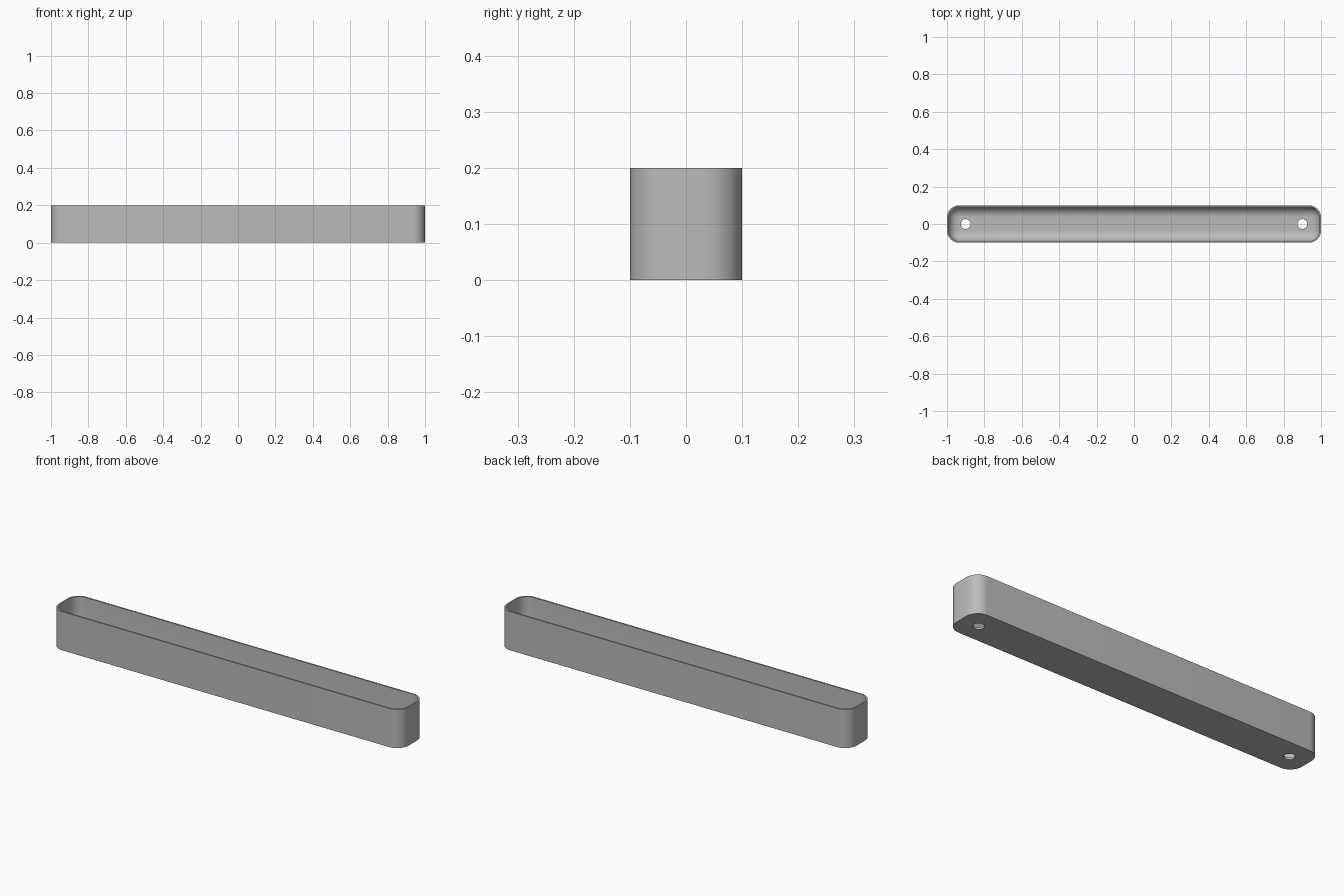
import bpy, bmesh, math

if "Cube" in bpy.data.objects:
    bpy.data.objects.remove(bpy.data.objects["Cube"])

HALF_X, HALF_Y, HEIGHT = 1.0, 0.1, 0.2
CORNER, WALL, FLOOR, FILLET = 0.065, 0.008, 0.01, 0.054
SEG = 10

grey = bpy.data.materials.new("grey")
grey.diffuse_color = (0.5, 0.5, 0.5, 1)
grey.use_nodes = True
grey.node_tree.nodes["Principled BSDF"].inputs["Base Color"].default_value = grey.diffuse_color


def rounded_loop(bm, inset, z):
    """Ring of vertices around a rounded rectangle, moved inwards by inset."""
    r = CORNER - inset
    cx, cy = HALF_X - CORNER, HALF_Y - CORNER
    ring = []
    for q, (sx, sy) in enumerate([(1, 1), (-1, 1), (-1, -1), (1, -1)]):
        for i in range(SEG + 1):
            a = (q + i / SEG) * math.pi / 2
            ring.append(bm.verts.new((sx * cx + r * math.cos(a), sy * cy + r * math.sin(a), z)))
    return ring


# Tray shell: outer wall, rim, inner wall, then a rounded transition to the floor
steps = [(0, 0), (0, HEIGHT), (WALL, HEIGHT)]
for i in range(SEG + 1):
    a = i / SEG * math.pi / 2
    steps.append((WALL + FILLET * (1 - math.cos(a)), FLOOR + FILLET * (1 - math.sin(a))))

bm = bmesh.new()
rings = [rounded_loop(bm, inset, z) for inset, z in steps]
for low, high in zip(rings, rings[1:]):
    for i in range(len(low)):
        j = (i + 1) % len(low)
        bm.faces.new((low[i], low[j], high[j], high[i]))
bm.faces.new(rings[0][::-1])
bm.faces.new(rings[-1])
bmesh.ops.recalc_face_normals(bm, faces=bm.faces)
mesh = bpy.data.meshes.new("tray")
bm.to_mesh(mesh)
bm.free()
mesh.materials.append(grey)
tray = bpy.data.objects.new("tray", mesh)
bpy.context.collection.objects.link(tray)

# Drain holes near both ends
for side in (-1, 1):
    bpy.ops.mesh.primitive_cylinder_add(vertices=32, radius=0.026, depth=0.1, location=(side * 0.9, 0, 0))
    cutter = bpy.context.object
    cutter.name = "hole_cutter"
    cutter.data.materials.append(grey)
    cut = tray.modifiers.new("drain_hole", 'BOOLEAN')
    cut.operation = 'DIFFERENCE'
    cut.solver = 'EXACT'
    cut.object = cutter
    bpy.context.view_layer.objects.active = tray
    bpy.ops.object.modifier_apply(modifier=cut.name)
    bpy.data.objects.remove(cutter)

bpy.ops.object.select_all(action='DESELECT')
tray.select_set(True)
bpy.context.view_layer.objects.active = tray
bpy.ops.object.shade_smooth_by_angle(angle=math.radians(30))
